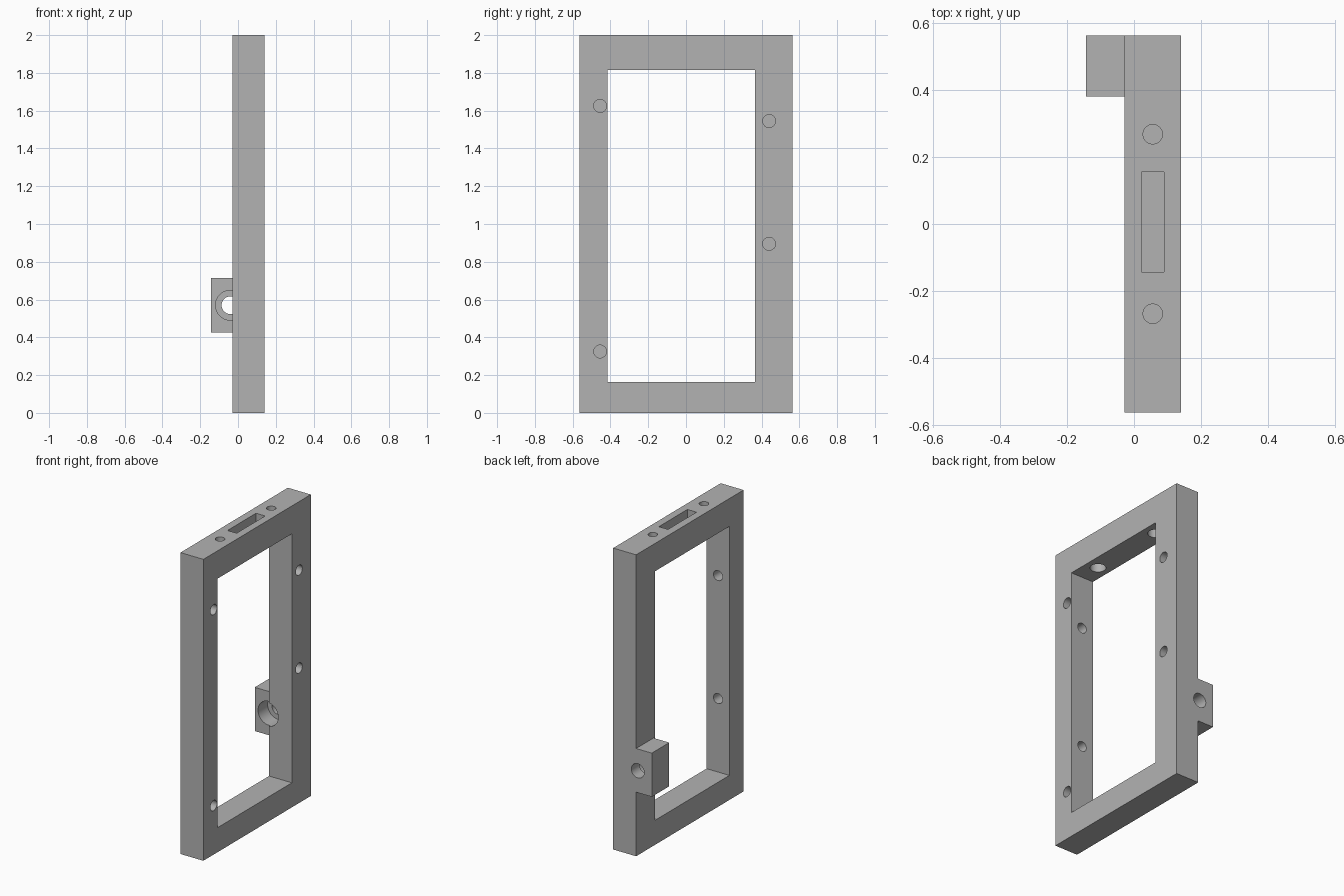
import bpy
import math
from mathutils import Vector

cube = bpy.data.objects.get("Cube")
if cube:
    bpy.data.objects.remove(cube, do_unlink=True)

grey = bpy.data.materials.new("plain grey")
grey.use_nodes = True
GREY = (0.45, 0.45, 0.45, 1)
grey.diffuse_color = GREY
grey.node_tree.nodes["Principled BSDF"].inputs["Base Color"].default_value = GREY


def box(name, low, high):
    """Box between two opposite corners."""
    low, high = Vector(low), Vector(high)
    bpy.ops.mesh.primitive_cube_add(size=1, location=(low + high) / 2)
    obj = bpy.context.object
    obj.name = name
    obj.scale = high - low
    bpy.ops.object.transform_apply(location=True, rotation=False, scale=True)
    obj.data.materials.append(grey)
    return obj


def rod(name, start, end, radius):
    """Cylinder running from start to end."""
    start, end = Vector(start), Vector(end)
    axis = end - start
    bpy.ops.mesh.primitive_cylinder_add(vertices=48, radius=radius, depth=axis.length,
                                        location=(start + end) / 2,
                                        rotation=axis.to_track_quat("Z", "Y").to_euler())
    obj = bpy.context.object
    obj.name = name
    obj.data.materials.append(grey)
    return obj


def combine(target, tool, operation="DIFFERENCE"):
    """Boolean the tool into the target, then discard the tool."""
    tool.hide_render = True
    mod = target.modifiers.new(tool.name, "BOOLEAN")
    mod.operation = operation
    mod.solver = "EXACT"
    mod.object = tool
    bpy.context.view_layer.objects.active = target
    bpy.ops.object.modifier_apply(modifier=mod.name)
    bpy.data.objects.remove(tool, do_unlink=True)


BACK, SIDE, MID = -0.028, 0.14, 0.056     # frame faces and mid-plane in x
FRONT, REAR = -0.563, 0.563
IN_FRONT, IN_REAR = -0.415, 0.365         # window opening
IN_LOW, IN_TOP = 0.163, 1.815

# Upright frame with its window
frame = box("frame_with_bracket", (BACK, FRONT, 0), (SIDE, REAR, 2))
combine(frame, box("window", (-0.3, IN_FRONT, IN_LOW), (0.3, IN_REAR, IN_TOP)))

# Bracket block, with a counterbored hole that also bites into the frame
combine(frame, box("bracket", (-0.143, 0.38, 0.425), (0, REAR, 0.715)), "UNION")
bore_x, bore_z = -0.04, 0.57
combine(frame, rod("bore", (bore_x, 0.3, bore_z), (bore_x, 0.7, bore_z), 0.047))
combine(frame, rod("counterbore", (bore_x, 0.3, bore_z), (bore_x, 0.48, bore_z), 0.079))

# Blind holes in the side face
for y, z in ((-0.455, 1.625), (-0.455, 0.325), (0.44, 1.545), (0.44, 0.895)):
    combine(frame, rod("side_hole", (SIDE - 0.11, y, z), (SIDE + 0.1, y, z), 0.034))

# Blind holes in the inner wall of the front bar
for z in (1.466, 0.65):
    combine(frame, rod("inner_hole", (MID, IN_FRONT - 0.1, z), (MID, IN_FRONT + 0.1, z), 0.033))

# Top bar: screw holes counterbored from below, and a blind slot
for y in (-0.268, 0.268):
    combine(frame, rod("screw_hole", (MID, y, 1.7), (MID, y, 2.1), 0.029))
    combine(frame, rod("screw_head", (MID, y, 1.7), (MID, y, IN_TOP + 0.08), 0.048))
combine(frame, box("slot", (0.023, -0.143, 1.9), (0.09, 0.156, 2.1)))

# Smooth bores, sharp edges
bpy.ops.object.select_all(action="DESELECT")
frame.select_set(True)
bpy.context.view_layer.objects.active = frame
bpy.ops.object.shade_smooth_by_angle(angle=math.radians(30))
